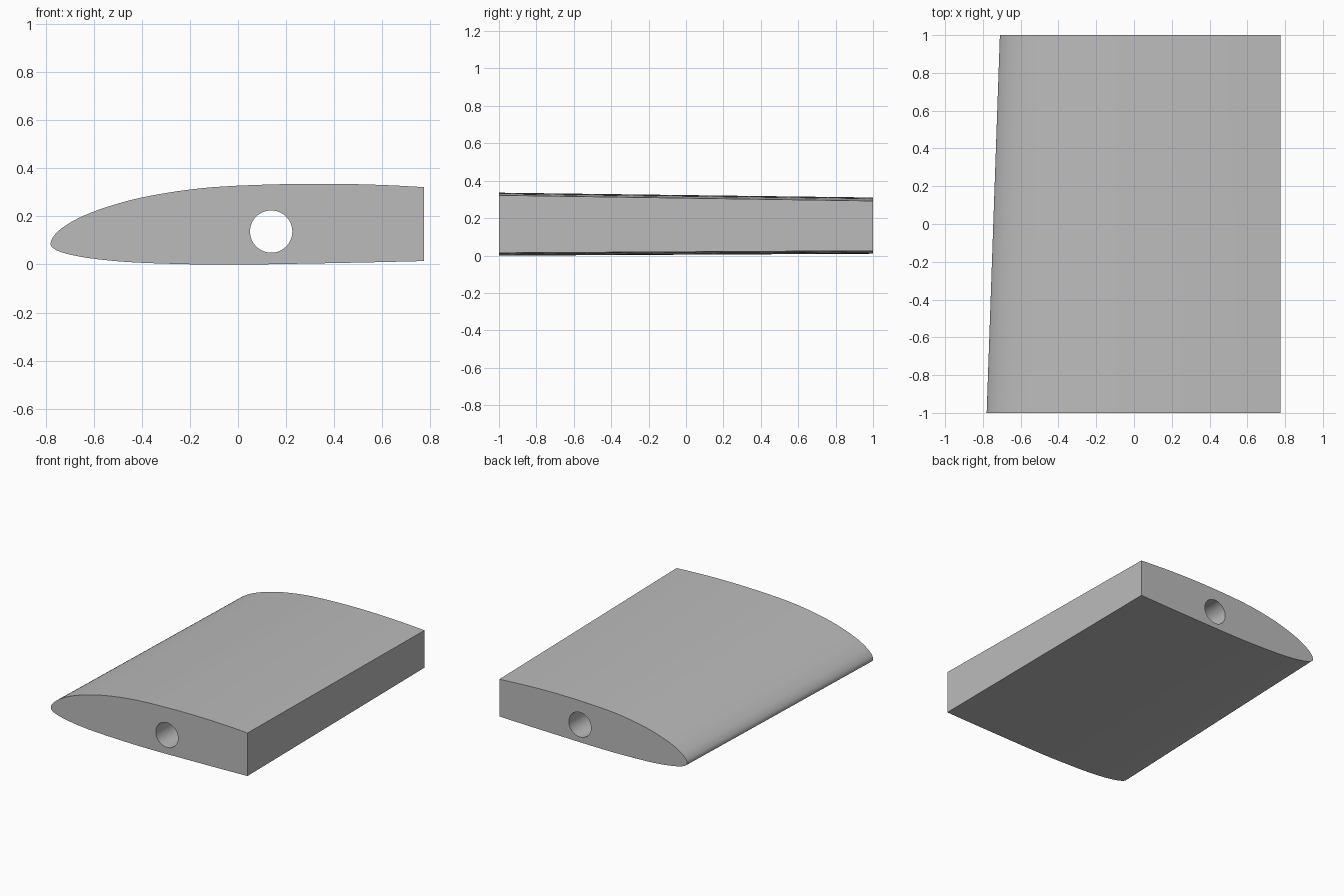
import bpy
import bmesh
import math
from mathutils import Vector

default = bpy.data.objects.get("Cube")
if default:
    bpy.data.objects.remove(default, do_unlink=True)

# Section from lower trailing end, round the nose, to upper trailing end (x, z)
PROFILE = [
    (0.92, 0.018), (0.6, 0.01), (0.3, 0.004), (0.05, 0.0), (-0.15, 0.0),
    (-0.4, 0.007), (-0.55, 0.018), (-0.66, 0.033), (-0.735, 0.051),
    (-0.77, 0.069), (-0.78, 0.086), (-0.77, 0.114), (-0.735, 0.15),
    (-0.66, 0.195), (-0.55, 0.238), (-0.4, 0.279), (-0.2, 0.312),
    (0.0, 0.328), (0.3, 0.336), (0.6, 0.331), (0.92, 0.313),
]
TAIL_X = 0.775       # flat cut at the rear of the section
TAPER = 0.893        # far section relative to the near one
PIVOT = Vector((-0.126, 0.095))


def smooth_path(points, steps):
    """Catmull-Rom curve through the points."""
    pts = [Vector(p) for p in points]
    pts = [2 * pts[0] - pts[1]] + pts + [2 * pts[-1] - pts[-2]]
    path = []
    for a, b, c, d in zip(pts, pts[1:], pts[2:], pts[3:]):
        for i in range(steps):
            t = i / steps
            path.append(0.5 * (2 * b + (c - a) * t
                               + (2 * a - 5 * b + 4 * c - d) * t ** 2
                               + (3 * b - a - 3 * c + d) * t ** 3))
    path.append(pts[-2])
    return path


grey = bpy.data.materials.new("light grey")
grey.use_nodes = True
colour = (0.5, 0.5, 0.5, 1)
grey.diffuse_color = colour
grey.node_tree.nodes["Principled BSDF"].inputs["Base Color"].default_value = colour

# Tapered wing body, lofted between the two end sections
near = smooth_path(PROFILE, 4)
far = [PIVOT + TAPER * (p - PIVOT) for p in near]
bm = bmesh.new()
rings = [[bm.verts.new((p.x, y, p.y)) for p in ring]
         for ring, y in ((near, -1), (far, 1))]
count = len(near)
for i in range(count):
    j = (i + 1) % count
    bm.faces.new((rings[0][i], rings[0][j], rings[1][j], rings[1][i]))
for ring in rings:
    bm.faces.new(ring)

# Flat tail cut
cut = bmesh.ops.bisect_plane(bm, geom=bm.verts[:] + bm.edges[:] + bm.faces[:],
                             plane_co=(TAIL_X, 0, 0), plane_no=(1, 0, 0),
                             clear_outer=True)
edges = [e for e in cut["geom_cut"] if isinstance(e, bmesh.types.BMEdge)]
bmesh.ops.contextual_create(bm, geom=edges)
bmesh.ops.recalc_face_normals(bm, faces=bm.faces[:])
mesh = bpy.data.meshes.new("wing_section")
bm.to_mesh(mesh)
bm.free()
wing = bpy.data.objects.new("wing_section", mesh)
bpy.context.collection.objects.link(wing)
mesh.materials.append(grey)

# Round spar hole along the whole span
bpy.ops.mesh.primitive_cylinder_add(vertices=64, radius=0.088, depth=2.4,
                                    location=(0.138, 0, 0.137),
                                    rotation=(math.pi / 2, 0, 0))
cutter = bpy.context.object
cutter.name = "spar_hole_cutter"
cutter.hide_render = True
cutter.data.materials.append(grey)
hole = wing.modifiers.new("spar hole", "BOOLEAN")
hole.operation = "DIFFERENCE"
hole.solver = "EXACT"
hole.object = cutter

bpy.ops.object.select_all(action="DESELECT")
wing.select_set(True)
bpy.context.view_layer.objects.active = wing
bpy.ops.object.modifier_apply(modifier=hole.name)
bpy.data.objects.remove(cutter, do_unlink=True)
bpy.ops.object.shade_smooth_by_angle(angle=math.radians(30))
